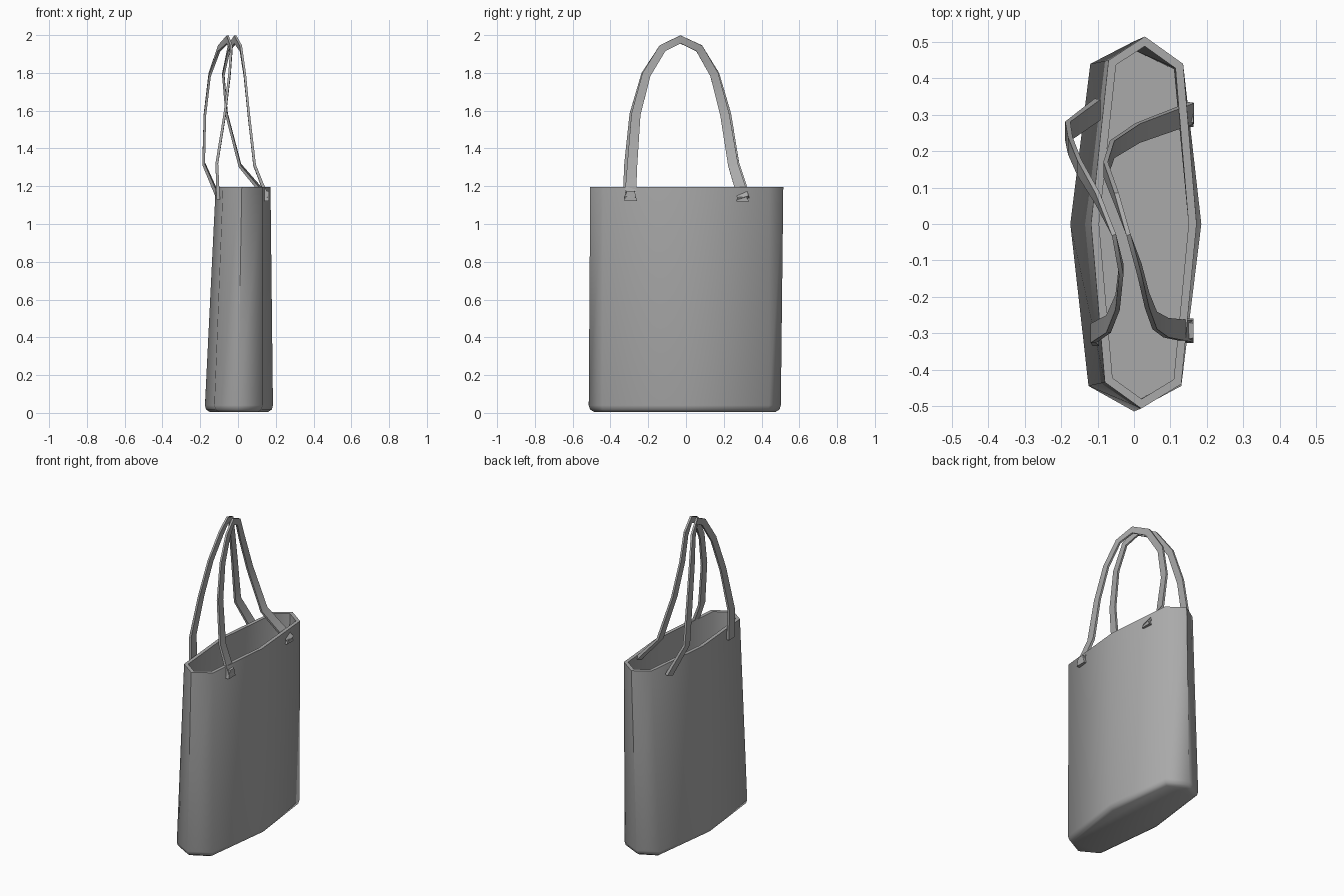
import bpy, bmesh, math
from mathutils import Vector

cube = bpy.data.objects.get("Cube")
if cube:
    bpy.data.objects.remove(cube)

grey = bpy.data.materials.new("plain grey")
grey.use_nodes = True
COLOUR = (0.4, 0.4, 0.4, 1)
grey.diffuse_color = COLOUR
grey.node_tree.nodes["Principled BSDF"].inputs["Base Color"].default_value = COLOUR


def add_object(name, bm, angle):
    bmesh.ops.recalc_face_normals(bm, faces=bm.faces[:])
    mesh = bpy.data.meshes.new(name)
    bm.to_mesh(mesh)
    bm.free()
    mesh.materials.append(grey)
    obj = bpy.data.objects.new(name, mesh)
    bpy.context.collection.objects.link(obj)
    bpy.ops.object.select_all(action='DESELECT')
    bpy.context.view_layer.objects.active = obj
    obj.select_set(True)
    bpy.ops.object.shade_smooth_by_angle(angle=math.radians(angle))
    return obj


def loft(bm, rings):
    """Join successive closed rings with quads and cap both ends."""
    loops = [[bm.verts.new(p) for p in ring] for ring in rings]
    for a, b in zip(loops, loops[1:]):
        for i in range(len(a)):
            j = (i + 1) % len(a)
            bm.faces.new((a[i], a[j], b[j], b[i]))
    bm.faces.new(loops[0])
    bm.faces.new(loops[-1])


# Bag outlines, counter-clockwise from the front tip
foot = [(0, -.515), (.13, -.445), (.185, 0), (.13, .44),
        (0, .502), (-.12, .44), (-.175, 0), (-.125, -.445)]
mouth = [(.02, -.507), (.13, -.44), (.172, 0), (.135, .44),
         (.03, .515), (-.07, .45), (-.118, 0), (-.08, -.435)]


def ring(height, inset, z):
    """Outline blended between foot and mouth, moved inward by inset."""
    pts = [Vector(a).lerp(Vector(b), height) for a, b in zip(foot, mouth)]
    out = []
    for i, p in enumerate(pts):
        d1 = (p - pts[i - 1]).normalized()
        d2 = (pts[(i + 1) % len(pts)] - p).normalized()
        n1, n2 = Vector((-d1.y, d1.x)), Vector((-d2.y, d2.x))
        q = p + (n1 + n2) * inset / (1 + n1.dot(n2))
        out.append((q.x, q.y, z))
    return out


# Hollow body with a chamfered base and a flat rim
bm = bmesh.new()
loft(bm, [ring(0, .025, .005), ring(0, .006, .018), ring(0, 0, .04),
          ring(1, 0, 1.197), ring(1, .022, 1.197), ring(0, .022, .035)])
add_object("bag_body", bm, 60)


def strap(name, path):
    """Flat strap swept along a path, broader at its two ends."""
    pts = [Vector(p) for p in path]
    last = len(pts) - 1
    rings = []
    for i, p in enumerate(pts):
        t = (pts[min(i + 1, last)] - pts[max(i - 1, 0)]).normalized()
        wide = t.cross(Vector((1, 0, 0))).normalized()
        thin = wide.cross(t)
        ends = abs(2 * i / last - 1)
        w = wide * (.021 + .009 * ends ** 2)
        n = thin * (.006 + .003 * ends ** 4)
        rings.append([p + w + n, p - w + n, p - w - n, p + w - n])
    bm = bmesh.new()
    loft(bm, rings)
    add_object(name, bm, 35)


# The two handles, each from its front end to its back end
strap("right_handle", [
    (-.105, -.305, 1.13), (-.112, -.3, 1.32), (-.07, -.275, 1.58),
    (-.045, -.215, 1.79), (-.035, -.125, 1.93), (-.055, -.03, 1.977),
    (-.1, .07, 1.93), (-.15, .155, 1.79), (-.175, .215, 1.58),
    (-.182, .255, 1.32), (-.1, .315, 1.13)])
strap("left_handle", [
    (.155, -.295, 1.14), (.088, -.285, 1.31), (.057, -.265, 1.58),
    (.036, -.21, 1.79), (.015, -.125, 1.93), (-.015, -.03, 1.977),
    (-.048, .07, 1.93), (-.078, .15, 1.79), (-.06, .205, 1.58),
    (.01, .25, 1.31), (.158, .305, 1.135)])

# Small strap tabs showing through the left wall
for name, y, z, half in (("front_tab", -.293, 1.15, .028),
                         ("back_tab", .3, 1.132, .013)):
    bm = bmesh.new()
    rings = []
    for x, s in ((.135, 1), (.163, .85)):
        rings.append([(x, y - .034, z - half), (x, y + .034, z - half),
                      (x, y + .024 * s, z + half * s),
                      (x, y - .024 * s, z + half * s)])
    loft(bm, rings)
    add_object(name, bm, 35)
